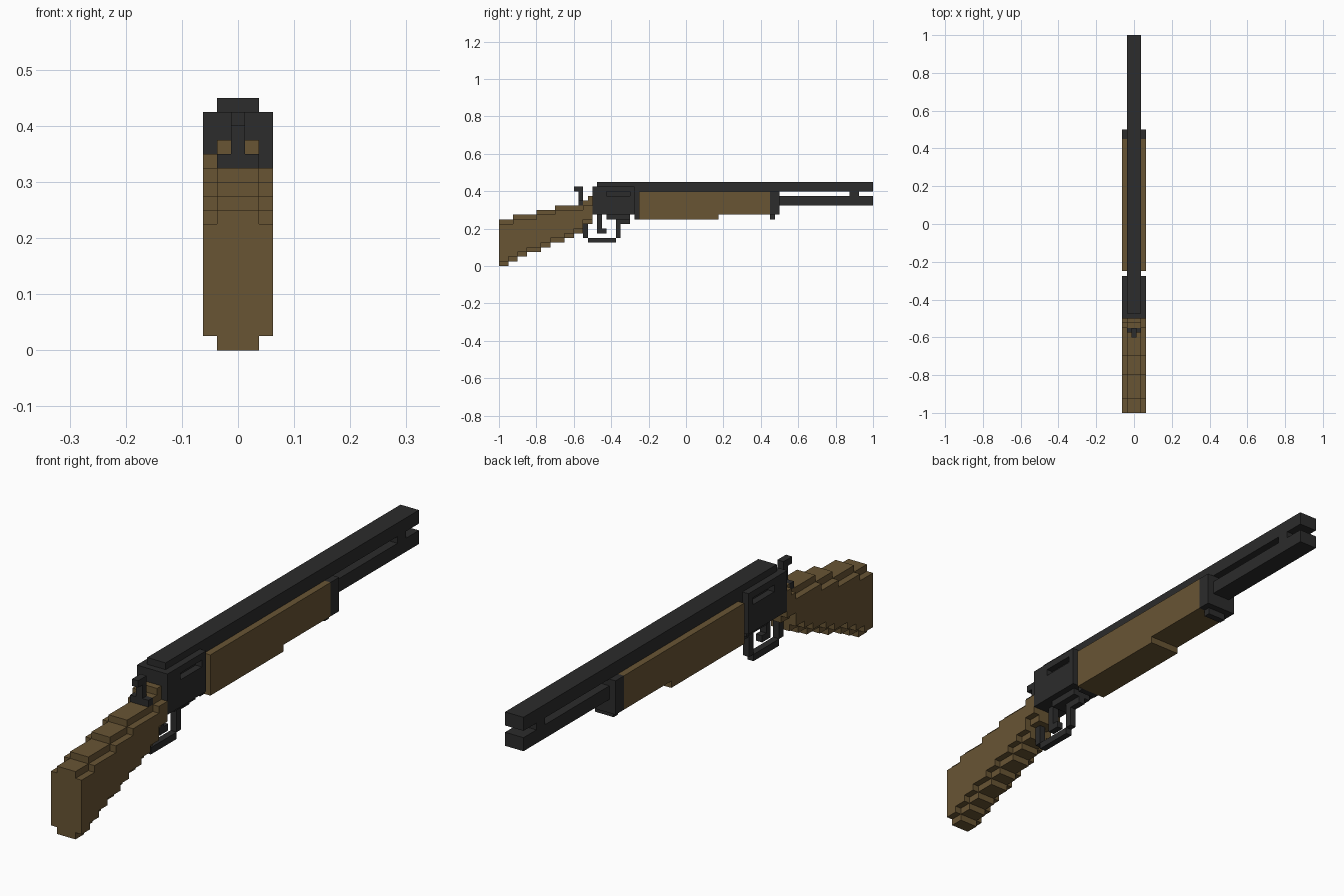
import bpy
import bmesh

cube = bpy.data.objects.get("Cube")
if cube:
    bpy.data.objects.remove(cube, do_unlink=True)

U = 0.025  # size of one grid block


def make_material(name, rgb):
    mat = bpy.data.materials.new(name)
    mat.use_nodes = True
    mat.diffuse_color = (*rgb, 1)
    bsdf = mat.node_tree.nodes["Principled BSDF"]
    bsdf.inputs["Base Color"].default_value = (*rgb, 1)
    bsdf.inputs["Roughness"].default_value = 0.8
    return mat


METAL = make_material("dark metal", (0.025, 0.025, 0.025))
WOOD = make_material("brown wood", (0.14, 0.09, 0.034))


def prism(name, outline, x0, x1, mat):
    """Extrude a (y, z) outline, in blocks, from x0 to x1."""
    bm = bmesh.new()
    face = bm.faces.new([bm.verts.new((x0 * U, y * U, z * U)) for y, z in outline])
    ext = bmesh.ops.extrude_face_region(bm, geom=[face])
    verts = [g for g in ext["geom"] if isinstance(g, bmesh.types.BMVert)]
    bmesh.ops.translate(bm, verts=verts, vec=((x1 - x0) * U, 0, 0))
    bmesh.ops.recalc_face_normals(bm, faces=bm.faces[:])
    mesh = bpy.data.meshes.new(name)
    bm.to_mesh(mesh)
    bm.free()
    mesh.materials.append(mat)
    obj = bpy.data.objects.new(name, mesh)
    bpy.context.collection.objects.link(obj)
    return obj


def block(name, half, y0, y1, z0, z1, mat=METAL):
    return prism(name, [(y0, z0), (y1, z0), (y1, z1), (y0, z1)], -half, half, mat)


def stair(steps, end):
    """Turn (start, height) steps into a stepped line."""
    points = []
    for i, (y, z) in enumerate(steps):
        stop = steps[i + 1][0] if i + 1 < len(steps) else end
        points += [(y, z), (stop, z)]
    return points


# Stock: tall core with cheeks one block shorter above and below
top = [(-40, 10), (-37, 11), (-32, 12), (-28, 13), (-22, 14), (-21, 15)]
low = [(-40, 0), (-38, 1), (-36, 2), (-34, 3), (-31, 4), (-29, 5),
       (-26, 6), (-24, 7), (-22, 9)]
prism("stock_core", stair(low, -20) + stair(top, -20)[::-1], -1.5, 1.5, WOOD)
cheek_low = [(y, z + 1) for y, z in low]
for side, x0, x1, limit in (("right", -2.5, -1.5, 14), ("left", 1.5, 2.5, 13)):
    cheek_top = [(y, min(z - 1, limit)) for y, z in top]
    outline = stair(cheek_low, -20) + stair(cheek_top, -20)[::-1]
    prism("stock_cheek_" + side, outline, x0, x1, WOOD)

# Barrel, magazine tube and the link between them
block("barrel", 1.5, -19, 40, 16, 18)
block("magazine_tube", 1.5, 20, 40, 13, 15)
block("barrel_link", 1.5, 35, 37, 15, 16)

# Receiver with a recessed slot on each side
block("receiver_core", 1.5, -20, -11, 11, 17)
for side, x0, x1 in (("right", -2.5, -1.5), ("left", 1.5, 2.5)):
    for part, y0, y1, z0, z1 in (("lower", -20, -11, 11, 15), ("upper", -20, -11, 16, 17),
                                 ("rear", -20, -17, 15, 16), ("front", -12, -11, 15, 16)):
        prism(f"receiver_{part}_plate_{side}",
              [(y0, z0), (y1, z0), (y1, z1), (y0, z1)], x0, x1, METAL)
block("receiver_neck", 1.5, -11, -10, 10, 16)
block("receiver_floor", 1.5, -17, -12, 10, 11)

# Wooden fore-end and its metal cap
prism("fore_end", [(-10, 10), (7, 10), (7, 11), (18, 11), (18, 16), (-10, 16)],
      -2.5, 2.5, WOOD)
block("fore_end_cap", 2.5, 18, 20, 11, 16)
block("fore_end_cap_lug", 1.5, 18, 19, 10, 11)

# Trigger and guard
prism("trigger", [(-19, 7), (-17, 7), (-17, 8), (-18, 8), (-18, 11), (-19, 11)],
      -0.5, 0.5, METAL)
block("guard_mount", 0.5, -15, -12, 9, 10)
block("guard_front_post", 0.5, -15, -14, 6, 9)
block("guard_bow", 0.5, -21, -15, 5, 6)
block("guard_rear_post", 0.5, -22, -21, 6, 9)

# Hammer
block("hammer_base", 1.5, -23, -22, 13, 14)
prism("hammer", [(-23, 14), (-22, 14), (-22, 17), (-24, 17), (-24, 16), (-23, 16)],
      -0.5, 0.5, METAL)
